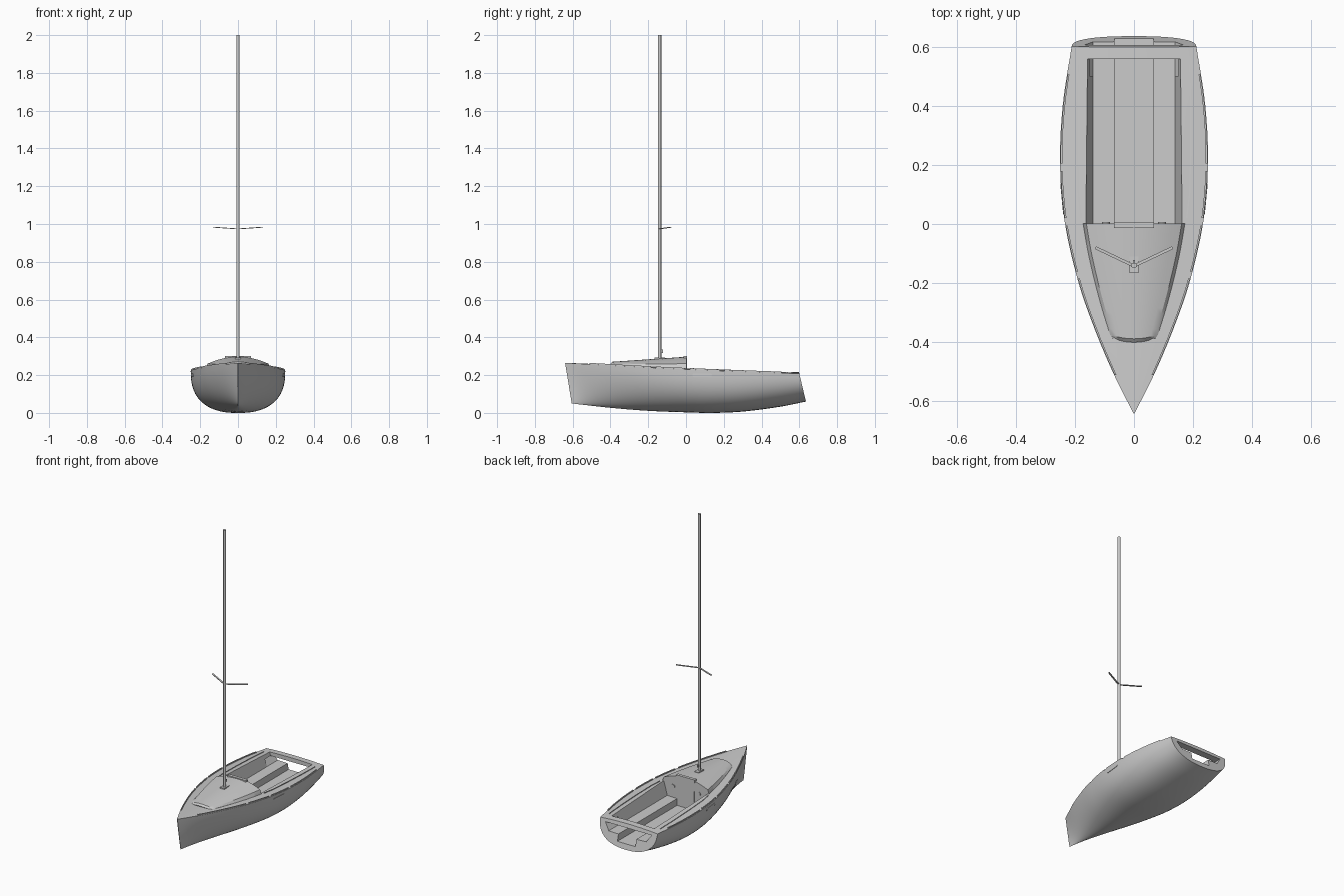
import bpy, bmesh, math
from mathutils import Vector

if "Cube" in bpy.data.objects:
    bpy.data.objects.remove(bpy.data.objects["Cube"])

# ---------- helpers ----------
def interp(tab, x):
    """Smooth interpolation through (x, value) pairs."""
    x = min(max(x, tab[0][0]), tab[-1][0])
    def slope(i):
        a, b = tab[max(i - 1, 0)], tab[min(i + 1, len(tab) - 1)]
        return (b[1] - a[1]) / (b[0] - a[0])
    for i in range(len(tab) - 1):
        (x0, y0), (x1, y1) = tab[i], tab[i + 1]
        if x <= x1:
            h = x1 - x0
            t = (x - x0) / h
            return ((2*t**3 - 3*t*t + 1) * y0 + (t**3 - 2*t*t + t) * h * slope(i)
                    + (3*t*t - 2*t**3) * y1 + (t**3 - t*t) * h * slope(i + 1))

def smooth(ob, angle=35):
    bpy.ops.object.select_all(action='DESELECT')
    ob.select_set(True)
    bpy.context.view_layer.objects.active = ob
    bpy.ops.object.shade_smooth_by_angle(angle=math.radians(angle))

def loft(name, rings):
    """Skin a row of equal closed rings and cap both ends."""
    bm = bmesh.new()
    vs = [[bm.verts.new(p) for p in r] for r in rings]
    n = len(rings[0])
    for a, b in zip(vs, vs[1:]):
        for i in range(n):
            j = (i + 1) % n
            bm.faces.new((a[i], a[j], b[j], b[i]))
    bm.faces.new(vs[0])
    bm.faces.new(vs[-1])
    bmesh.ops.recalc_face_normals(bm, faces=bm.faces)
    me = bpy.data.meshes.new(name)
    bm.to_mesh(me)
    bm.free()
    ob = bpy.data.objects.new(name, me)
    bpy.context.collection.objects.link(ob)
    return ob

def box(name, lo, hi):
    (x0, y0, z0), (x1, y1, z1) = lo, hi
    return loft(name, [[(x0, y, z0), (x1, y, z0), (x1, y, z1), (x0, y, z1)] for y in (y0, y1)])

def strip(name, path, w, h):
    """Flat bar following a path along y."""
    return loft(name, [[(x - w, y, z - h), (x + w, y, z - h), (x + w, y, z + h), (x - w, y, z + h)]
                       for x, y, z in path])

# ---------- hull lines ----------
BEAM = [(-.64, .002), (-.5, .072), (-.35, .135), (-.2, .187), (0, .233), (.2, .25), (.4, .241), (.605, .21)]
KEEL = [(-.605, .05), (-.4, .027), (-.2, .011), (0, .003), (.14, 0), (.3, .007), (.5, .033), (.635, .06)]
FULL = [(-.64, 1.5), (-.3, 2.0), (.1, 2.5), (.6, 2.4)]

def beam(y):
    return interp(BEAM, y)

def sheer(y):
    t = (y + .64) / 1.24
    return .265 - .057 * t - .005 * math.sin(math.pi * t)

def deck_z(x, y):
    b = beam(y)
    return sheer(y) + .036 * b * (1 - min(1, abs(x) / b) ** 2)

def hull_ring(y):
    b, zs, zk, n = beam(y), sheer(y), interp(KEEL, y + .035), interp(FULL, y)
    pts = []
    for i in range(33):                       # skin, port sheer to starboard sheer
        a = math.pi * i / 32
        c, s = math.cos(a), max(math.sin(a), 0)
        pts.append((-math.copysign(abs(c) ** (2 / n), c) * b, zs - (zs - zk) * s ** (2 / n)))
    for i in range(1, 10):                    # crowned deck
        x = b * (1 - i / 5)
        pts.append((x, deck_z(x, y)))
    return [(x, y + .035 * (zs - z) / (zs - zk), z) for x, z in pts]

hull = loft("hull", [hull_ring(-.64 + 1.24 * i / 44) for i in range(45)])

# ---------- cockpit well and open transom ----------
def well(name, y0, y1, top):
    half = [(.066, .095), (.066, .14), (.138, .142), (.17, top)]
    prof = [(-x, z) for x, z in reversed(half)] + half
    return loft(name, [[(x, y, z) for x, z in prof] for y in (y0, y1)])

for cut in (well("cockpit_cutter", 0, .557, .262), well("transom_cutter", .5, .75, .19)):
    cut.hide_render = True
    m = hull.modifiers.new("cut", 'BOOLEAN')
    m.object, m.operation, m.solver = cut, 'DIFFERENCE', 'EXACT'
    bpy.context.view_layer.objects.active = hull
    bpy.ops.object.modifier_apply(modifier=m.name)
    bpy.data.objects.remove(cut)
smooth(hull, 28)

# ---------- cabin roof ----------
CABIN = [(-.4, .077), (-.3, .107), (-.2, .133), (-.1, .155), (0, .172)]

def cabin_ring(y, inset=0, drop=0):
    f = -y / .4
    w = interp(CABIN, y) - inset
    base = deck_z(w, y)
    side = base + .026 - .020 * f - drop
    top = .297 - .027 * f - drop
    half = [(w, base - .012), (w, base), (w - .011, side)]
    pts = half + [((w - .011) * k, side + (top - side) * (1 - k * k)) for k in (.8, .6, .4, .2, 0)]
    pts += [(-x, z) for x, z in reversed(pts[:-1])]
    return [(x, y + .014 * max(f, 0) * (x / w) ** 2, z) for x, z in pts]

ys = [-.388 + .39 * i / 16 for i in range(17)]
smooth(loft("cabin_roof", [cabin_ring(-.4, .004, .009)] + [cabin_ring(y) for y in ys]), 25)

# companionway: door boards, threshold and bulkhead dials
box("companionway_door", (-.062, -.004, .12), (.062, .005, .285))
box("companionway_top", (-.068, -.014, .283), (.068, .006, .301))
for s in (-1, 1):
    bpy.ops.mesh.primitive_cylinder_add(vertices=20, radius=.014, depth=.006,
                                        location=(s * .095, .003, .215), rotation=(math.pi / 2, 0, 0))
    bpy.context.object.name = "bulkhead_dial"
    smooth(bpy.context.object)

# ---------- deck fittings, both sides ----------
for s in (-1, 1):
    for y0, y1 in ((-.51, -.185), (-.16, -.005), (.02, .18), (.205, .505)):
        path = []
        for i in range(9):
            y = y0 + (y1 - y0) * i / 8
            x = beam(y) - .005
            path.append((s * x, y, deck_z(x, y) + .002))
        strip("toe_rail", path, .003, .005)
    track = [(.178, .02), (.188, .1), (.192, .25), (.192, .4), (.188, .54)]
    strip("sheet_track", [(s * x, y, deck_z(x, y) + .001) for x, y in track], .002, .003)
    # long oval window set in the topside
    oval = []
    for i in range(24):
        a = 2 * math.pi * i / 24
        oval.append((.085 + .044 * (1 if math.cos(a) > 0 else -1) + .008 * math.cos(a), .2 + .008 * math.sin(a)))
    loft("hull_window", [[(s * (beam(y) + d), y, z) for y, z in oval] for d in (-.01, .0015)])

# ---------- mast and spreaders ----------
box("mast_step", (-.016, -.166, .275), (.016, -.11, .293))
bpy.ops.mesh.primitive_cylinder_add(vertices=20, radius=.009, depth=1.715, location=(0, -.14, 1.1425))
mast = bpy.context.object
mast.name = "mast"
smooth(mast)
box("gooseneck", (-.003, -.134, .318), (.003, -.122, .336))
for s in (-1, 1):
    a, b = Vector((0, -.142, .974)), Vector((s * .13, -.08, .983))
    side = (b - a).cross(Vector((0, 0, 1))).normalized() * .005
    up = Vector((0, 0, .002))
    loft("spreader", [[p - side - up, p + side - up, p + side + up, p - side + up] for p in (a, b)])
